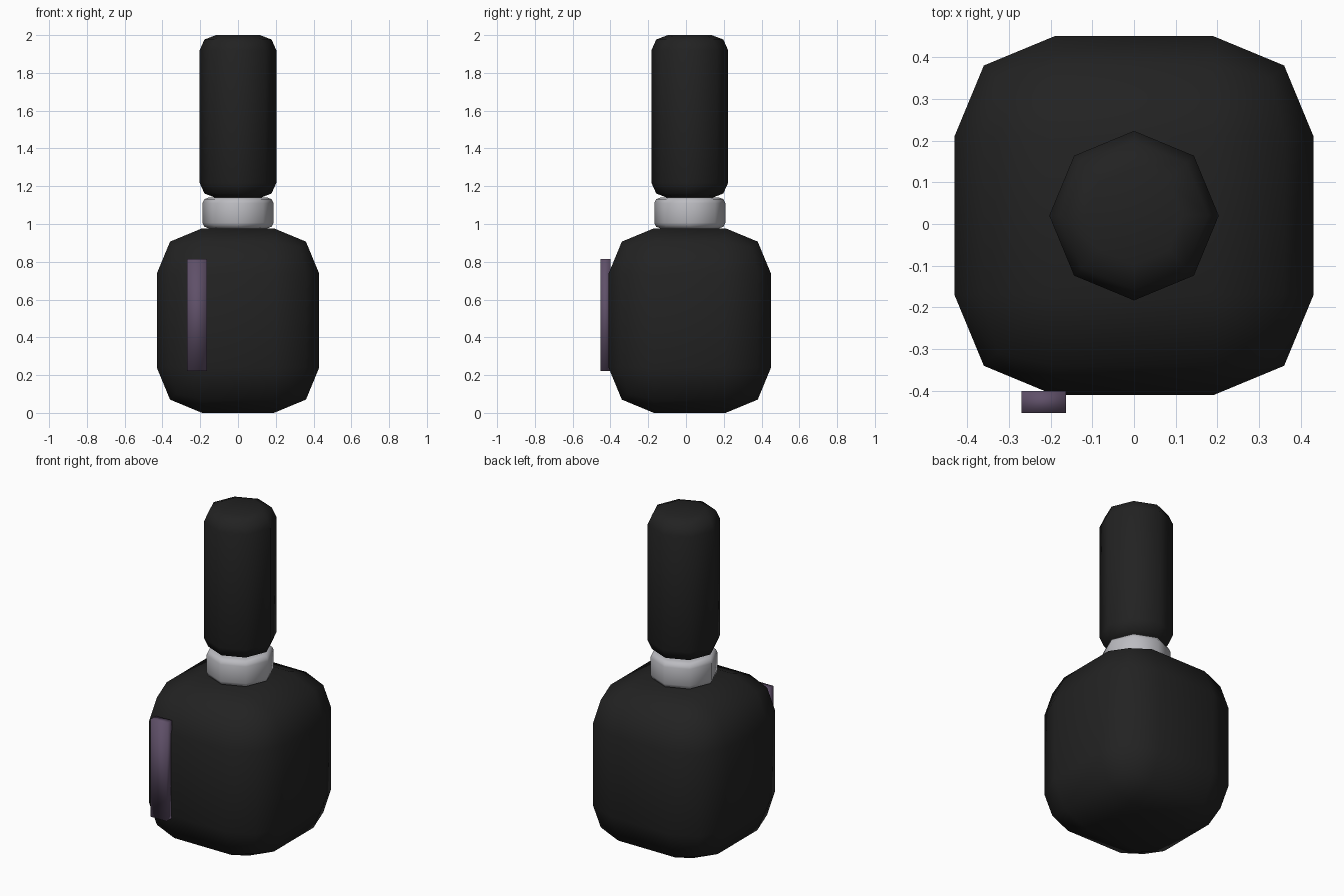
import bpy, bmesh
from mathutils import Matrix

cube = bpy.data.objects.get("Cube")
if cube:
    bpy.data.objects.remove(cube, do_unlink=True)

AXIS_Y = 0.02  # depth of the bottle's centre line


def material(name, colour):
    mat = bpy.data.materials.new(name)
    mat.use_nodes = True
    mat.diffuse_color = (*colour, 1)
    mat.node_tree.nodes["Principled BSDF"].inputs["Base Color"].default_value = (*colour, 1)
    return mat


def finish(name, bm, mat):
    bmesh.ops.recalc_face_normals(bm, faces=bm.faces)
    for face in bm.faces:
        face.smooth = True
    mesh = bpy.data.meshes.new(name)
    bm.to_mesh(mesh)
    bm.free()
    mesh.materials.append(mat)
    obj = bpy.data.objects.new(name, mesh)
    bpy.context.collection.objects.link(obj)
    return obj


def round_edges(bm, edges, width):
    bmesh.ops.bevel(bm, geom=edges, offset=width, segments=2, profile=0.5,
                    affect='EDGES', clamp_overlap=True)


def box(name, low, high, mat, bevel=0):
    size = [b - a for a, b in zip(low, high)]
    centre = [(a + b) / 2 for a, b in zip(low, high)]
    bm = bmesh.new()
    bmesh.ops.create_cube(bm, size=1, matrix=Matrix.Translation(centre) @ Matrix.Diagonal((*size, 1)))
    if bevel:
        round_edges(bm, bm.edges[:], bevel)
    return finish(name, bm, mat)


def octagon(name, radius, bottom, top, mat, bevel):
    """Eight-sided cylinder with a corner on each axis and rounded rims."""
    bm = bmesh.new()
    bmesh.ops.create_cone(bm, cap_ends=True, segments=8, radius1=radius, radius2=radius,
                          depth=top - bottom,
                          matrix=Matrix.Translation((0, AXIS_Y, (bottom + top) / 2)))
    rims = [e for e in bm.edges if abs(e.verts[0].co.z - e.verts[1].co.z) < 1e-4]
    round_edges(bm, rims, bevel)
    return finish(name, bm, mat)


black = material("soft black", (0.016, 0.016, 0.016))
silver = material("silver grey", (0.50, 0.50, 0.53))
purple = material("dusky purple", (0.115, 0.08, 0.14))

# Rounded bottle, neck ring, tall cap and the strip on the front
box("bottle_body", (-0.43, AXIS_Y - 0.43, 0), (0.43, AXIS_Y + 0.43, 0.977), black, 0.24)
octagon("neck_ring", 0.188, 0.977, 1.14, silver, 0.03)
octagon("cap", 0.203, 1.138, 2.0, black, 0.08)
box("front_strip", (-0.27, -0.453, 0.222), (-0.163, -0.40, 0.815), purple)
